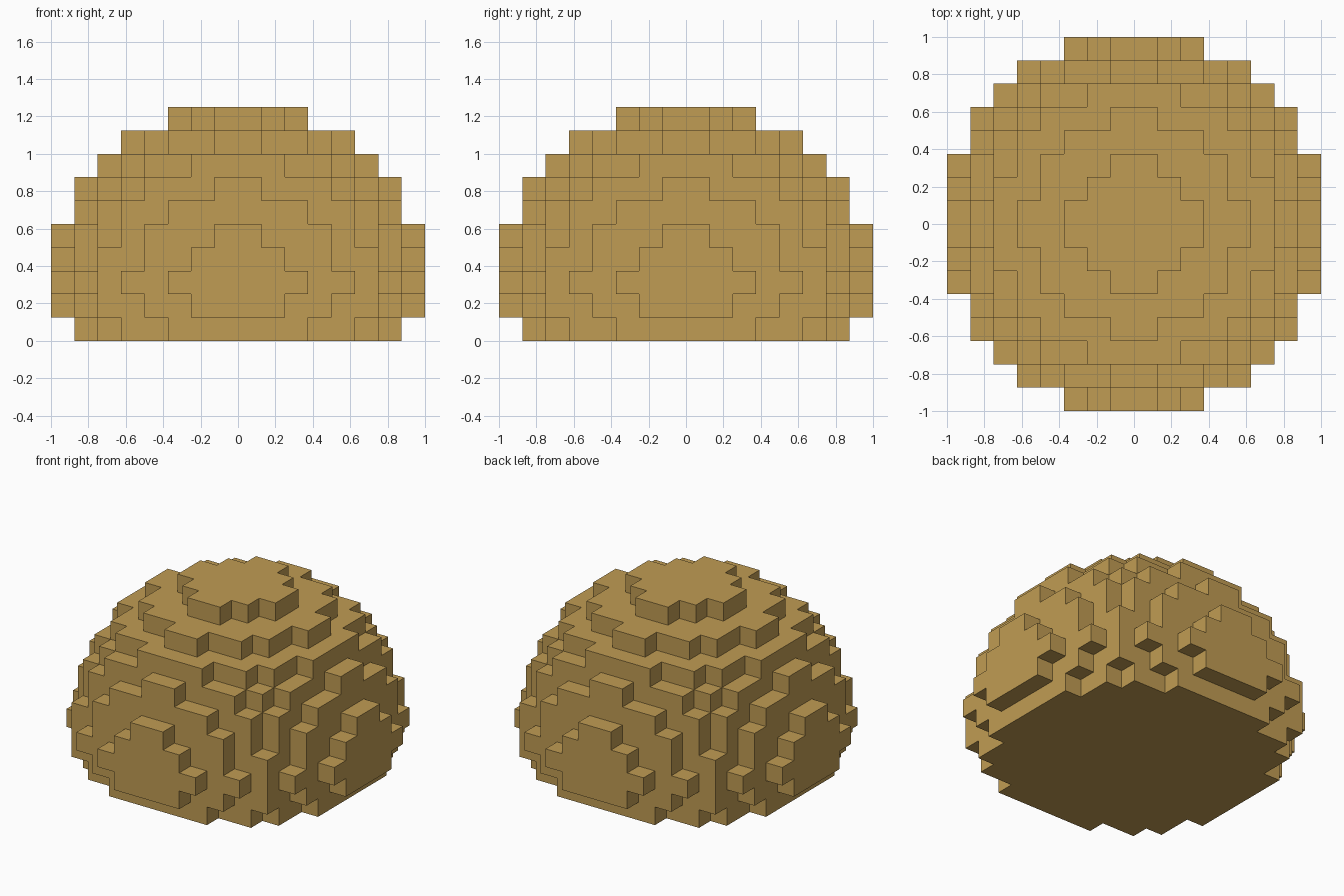
import bpy
import bmesh
from mathutils import Vector

cube = bpy.data.objects.get("Cube")
if cube:
    bpy.data.objects.remove(cube, do_unlink=True)

UNIT = 0.125      # edge length of one block
RADIUS = 8        # dome radius in blocks
# Distance of each layer from the dome's centre, bottom to top;
# the lowest two layers tuck in faster than a true sphere
LEVELS = [3.5, 1.5, 0.5, 1.5, 2.5, 3.5, 4.5, 5.5, 6.5, 7.5]

# One tan colour for the whole dome
tan = bpy.data.materials.new("tan")
tan.use_nodes = True
color = (0.527, 0.332, 0.087, 1.0)
tan.diffuse_color = color
bsdf = next(n for n in tan.node_tree.nodes if n.type == 'BSDF_PRINCIPLED')
bsdf.inputs["Base Color"].default_value = color
bsdf.inputs["Roughness"].default_value = 0.9


def filled(cell):
    """True where a block belongs to the dome."""
    i, j, k = cell
    if not 0 <= k < len(LEVELS):
        return False
    return (i + 0.5) ** 2 + (j + 0.5) ** 2 + LEVELS[k] ** 2 <= RADIUS ** 2


def add_side(bm, cell, axis, sign):
    """Add the square side of a block that faces along sign * axis."""
    normal = Vector((0, 0, 0))
    normal[axis] = sign
    u = Vector((0, 0, 0))
    u[(axis + 1) % 3] = 1
    v = normal.cross(u)
    middle = Vector(cell) + Vector((0.5, 0.5, 0.5)) + normal / 2
    corners = [middle + (u * a + v * b) / 2
               for a, b in ((-1, -1), (1, -1), (1, 1), (-1, 1))]
    bm.faces.new([bm.verts.new(c * UNIT) for c in corners])


# Blocky dome: only the exposed sides of the blocks are built
bm = bmesh.new()
span = range(-RADIUS, RADIUS)
for cell in ((i, j, k) for i in span for j in span for k in range(len(LEVELS))):
    if not filled(cell):
        continue
    for axis in range(3):
        for sign in (-1, 1):
            neighbour = list(cell)
            neighbour[axis] += sign
            if not filled(neighbour):
                add_side(bm, cell, axis, sign)
bmesh.ops.remove_doubles(bm, verts=bm.verts, dist=UNIT * 0.01)

mesh = bpy.data.meshes.new("blocky_dome")
bm.to_mesh(mesh)
bm.free()
mesh.materials.append(tan)
dome = bpy.data.objects.new("blocky_dome", mesh)
bpy.context.collection.objects.link(dome)
